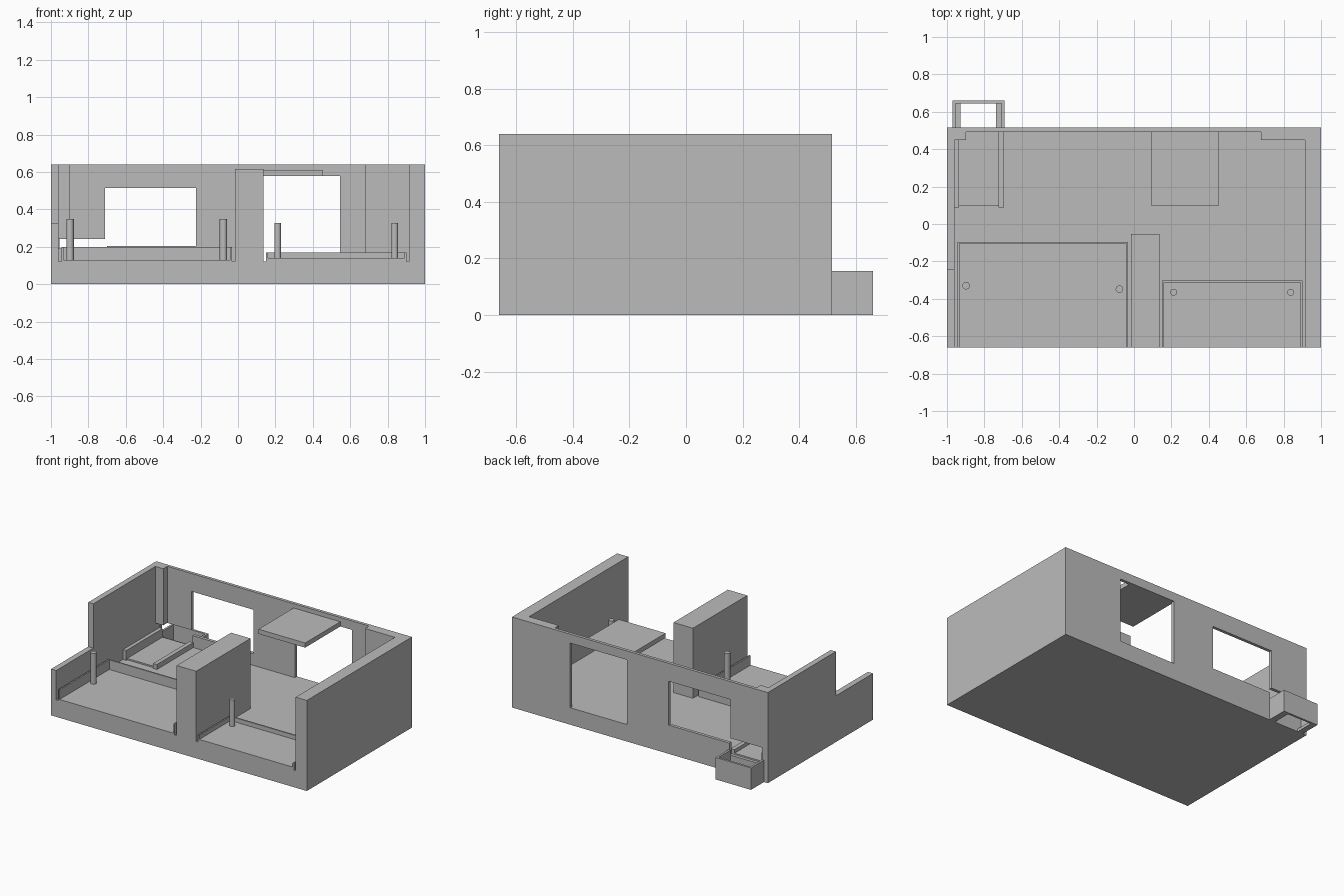
import bpy

cube = bpy.data.objects.get("Cube")
if cube:
    bpy.data.objects.remove(cube, do_unlink=True)

grey = bpy.data.materials.new("plain grey")
grey.use_nodes = True
COLOUR = (0.5, 0.5, 0.5, 1)
grey.diffuse_color = COLOUR
grey.node_tree.nodes["Principled BSDF"].inputs["Base Color"].default_value = COLOUR


def box(name, x, y, z):
    """Box given by its (min, max) range on each axis."""
    bpy.ops.mesh.primitive_cube_add(size=1)
    ob = bpy.context.object
    ob.name = name
    for v in ob.data.vertices:
        v.co = [r[0] if c < 0 else r[1] for c, r in zip(v.co, (x, y, z))]
    ob.data.materials.append(grey)
    return ob


def cut(target, x, y, z):
    cutter = box("cutter", x, y, z)
    cutter.hide_render = True
    mod = target.modifiers.new("opening", 'BOOLEAN')
    mod.operation = 'DIFFERENCE'
    mod.solver = 'EXACT'
    mod.object = cutter
    bpy.context.view_layer.objects.active = target
    bpy.ops.object.modifier_apply(modifier=mod.name)
    bpy.data.objects.remove(cutter, do_unlink=True)


FLOOR, TOP = 0.12, 0.64
FRONT, BACK = -0.66, 0.515
INNER = 0.493

# Floor slab and outer walls
box("floor_slab", (-1, 1), (FRONT, BACK), (0, FLOOR))
box("left_side_wall", (0.913, 1), (FRONT, BACK), (FLOOR, TOP))
box("right_side_wall", (-1, -0.96), (-0.245, BACK), (FLOOR, TOP))
box("right_low_wall", (-1, -0.96), (FRONT, -0.245), (FLOOR, 0.327))

# Back wall with doorway, window and low passage
back = box("back_wall", (-0.96, 0.913), (INNER, BACK), (FLOOR, TOP))
through = (0.4, 0.6)
cut(back, (0.1, 0.545), through, (0.05, 0.577))
cut(back, (-0.71, -0.225), through, (0.203, 0.513))
cut(back, (-0.955, -0.7), through, (0.05, 0.24))

# Corner boxing against the back wall
box("left_corner_boxing", (0.68, 0.913), (0.448, INNER), (FLOOR, TOP))
box("right_corner_boxing", (-0.96, -0.898), (0.448, INNER), (0.24, TOP))

# Central partition and shelf over the doorway
box("partition_wall", (-0.017, 0.135), (FRONT, -0.053), (FLOOR, 0.615))
box("shelf", (0.09, 0.455), (0.1, INNER), (0.577, 0.61))


# Front bays: raised floor, thin kerbs on three sides, two posts
def bay(name, x0, x1, y1, floor, kerb, posts, radius, post_top):
    t = 0.01
    box(name + "_floor", (x0, x1), (FRONT, y1), (FLOOR, floor))
    box(name + "_back_kerb", (x0, x1), (y1 - t, y1), (floor, kerb))
    box(name + "_right_kerb", (x0, x0 + t), (FRONT, y1 - t), (floor, kerb))
    box(name + "_left_kerb", (x1 - t, x1), (FRONT, y1 - t), (floor, kerb))
    for px, py in posts:
        bpy.ops.mesh.primitive_cylinder_add(
            vertices=32, radius=radius, depth=post_top - floor,
            location=(px, py, (post_top + floor) / 2))
        post = bpy.context.object
        post.name = name + "_post"
        post.data.materials.append(grey)
        bpy.ops.object.shade_smooth_by_angle()


bay("right_bay", -0.943, -0.033, -0.095, 0.13, 0.198,
    [(-0.898, -0.33), (-0.078, -0.348)], 0.02, 0.348)
bay("left_bay", 0.15, 0.9, -0.302, 0.14, 0.17,
    [(0.212, -0.365), (0.838, -0.365)], 0.018, 0.327)

# Low tray in the back corner
box("tray_outer_rail", (-0.96, -0.935), (0.087, INNER), (FLOOR, 0.19))
box("tray_inner_rail", (-0.725, -0.695), (0.087, INNER), (FLOOR, 0.155))
box("tray_floor", (-0.935, -0.725), (0.098, INNER), (FLOOR, 0.13))

# Open duct outside the back wall, with a ledge round its bottom
DUCT = 0.155
box("duct_back", (-0.97, -0.693), (0.645, 0.66), (0, DUCT))
for name, out, mid, inn in (("right", -0.97, -0.955, -0.928),
                            ("left", -0.693, -0.708, -0.738)):
    box("duct_side_" + name, sorted((out, mid)), (BACK, 0.645), (0, DUCT))
    box("duct_ledge_" + name, sorted((mid, inn)), (BACK, 0.645), (0, 0.02))
